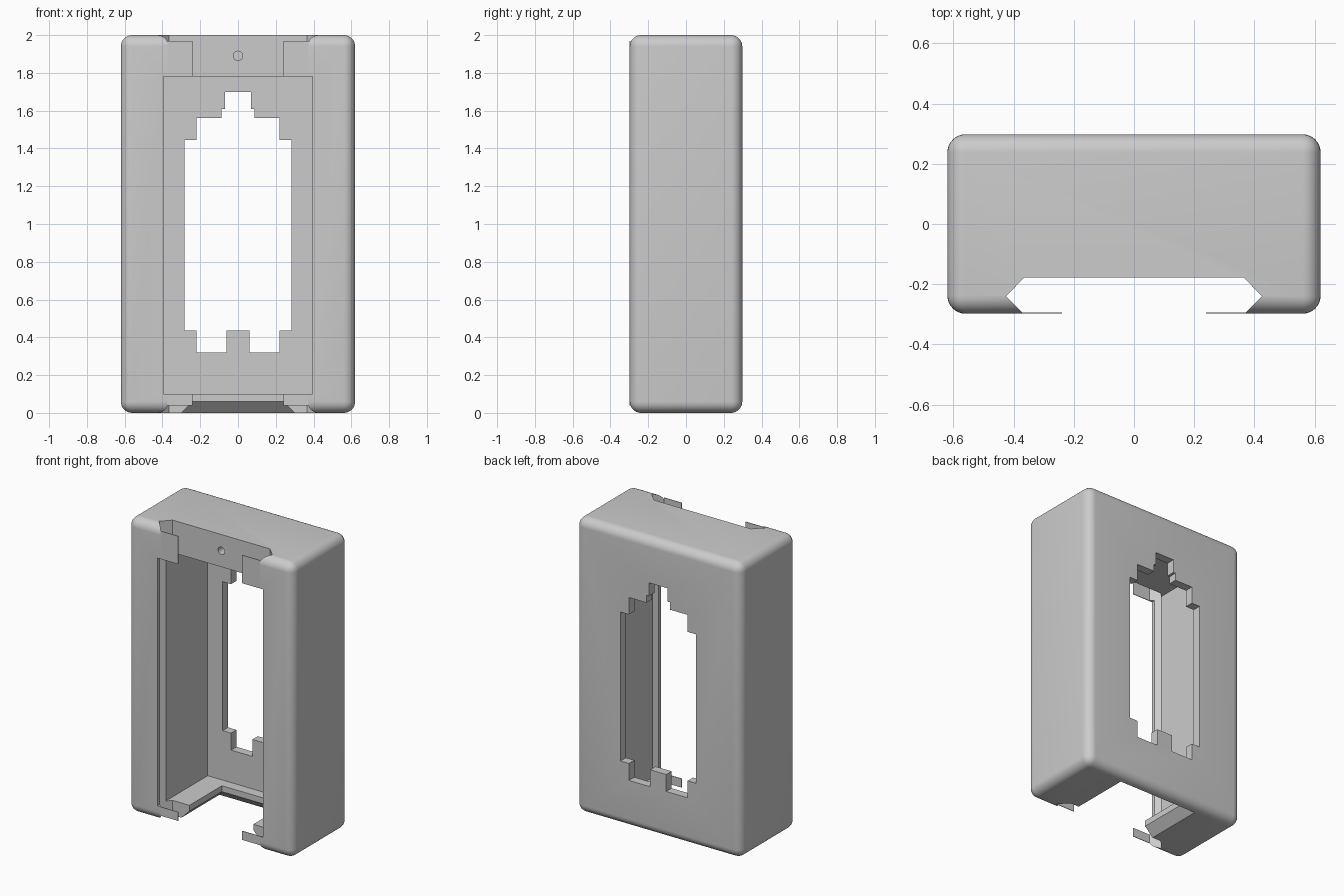
import bpy, bmesh, math
from mathutils import Vector

if "Cube" in bpy.data.objects:
    bpy.data.objects.remove(bpy.data.objects["Cube"], do_unlink=True)

W, D, H = 0.62, 0.298, 2.0      # half width, half depth, height
WALL_Y = 0.24                   # inner face of the back wall

grey = bpy.data.materials.new("plain grey")
grey.use_nodes = True
grey.diffuse_color = (0.6, 0.6, 0.6, 1)
grey.node_tree.nodes["Principled BSDF"].inputs["Base Color"].default_value = (0.6, 0.6, 0.6, 1)


def prism(name, points, direction):
    """Extrude a planar outline along a direction."""
    bm = bmesh.new()
    face = bm.faces.new([bm.verts.new(p) for p in points])
    new = bmesh.ops.extrude_face_region(bm, geom=[face])["geom"]
    bmesh.ops.translate(bm, vec=Vector(direction),
                        verts=[v for v in new if isinstance(v, bmesh.types.BMVert)])
    bmesh.ops.recalc_face_normals(bm, faces=bm.faces)
    mesh = bpy.data.meshes.new(name)
    bm.to_mesh(mesh)
    bm.free()
    mesh.materials.append(grey)
    obj = bpy.data.objects.new(name, mesh)
    bpy.context.collection.objects.link(obj)
    return obj


def box(name, x0, x1, y0, y1, z0, z1):
    return prism(name, [(x0, y0, z0), (x1, y0, z0), (x1, y1, z0), (x0, y1, z0)],
                 (0, 0, z1 - z0))


def mirrored(half):
    """Complete a right-hand outline with its mirror image."""
    return half + [(-a, b) for a, b in reversed(half)]


# Rounded outer body
body = box("housing", -W, W, -D, D, 0, H)
bevel = body.modifiers.new("rounded edges", "BEVEL")
bevel.width = 0.06
bevel.segments = 8

# Dovetail slide groove running the full height of the front
groove = mirrored([(0.37, -0.4), (0.37, -0.296), (0.425, -0.24), (0.365, -0.178)])
cutters = [prism("groove_cutter", [(x, y, -0.1) for x, y in groove], (0, 0, H + 0.2))]

# Main cavity, open at the front
cutters.append(box("cavity_cutter", -0.395, 0.395, -0.4, WALL_Y, 0.1, 1.78))

# Stepped window through the back wall, with a tab at its lower edge
window = mirrored([(0.06, 0.435), (0.06, 0.32), (0.22, 0.32), (0.22, 0.435),
                   (0.283, 0.435), (0.283, 1.445), (0.22, 1.445), (0.22, 1.56),
                   (0.087, 1.56), (0.087, 1.61), (0.07, 1.61), (0.07, 1.70)])
cutters.append(prism("window_cutter", [(x, 0.1, z) for x, z in window], (0, 0.4, 0)))

# Slot in the floor, and its flared lower rim
cutters.append(box("floor_slot_cutter", -0.24, 0.24, -0.4, 0.17, -0.05, 0.15))
flare = box("floor_flare_cutter", -0.24, 0.24, -0.4, 0.17, -0.02, 0.06)
for v in flare.data.vertices:
    if v.co.z < 0:
        v.co.x *= 0.32 / 0.24
        if v.co.y > 0:
            v.co.y += 0.08
cutters.append(flare)

# Blind screw hole above the cavity
ring = [2 * math.pi * i / 24 for i in range(24)]
cutters.append(prism("screw_hole_cutter",
                     [(0.025 * math.cos(a), -0.25, 1.89 + 0.025 * math.sin(a)) for a in ring],
                     (0, 0.2, 0)))

for cutter in cutters:
    cutter.hide_render = True
    mod = body.modifiers.new(cutter.name, "BOOLEAN")
    mod.operation = "DIFFERENCE"
    mod.solver = "EXACT"
    mod.object = cutter

# Bake the cuts and drop the cutters
bpy.context.view_layer.update()
graph = bpy.context.evaluated_depsgraph_get()
baked = bpy.data.meshes.new_from_object(body.evaluated_get(graph))
body.modifiers.clear()
body.data = baked
for cutter in cutters:
    bpy.data.objects.remove(cutter, do_unlink=True)

# Thin retaining tabs across the groove mouth
for side, s in (("left", 1), ("right", -1)):
    for level, z0, z1 in (("upper", 1.78, 1.97), ("lower", 0.04, 0.10)):
        x0, x1 = sorted((s * 0.24, s * 0.372))
        box(f"{level}_{side}_tab", x0, x1, -D, -D + 0.004, z0, z1)

# Smooth rounded edges, crisp cuts
bpy.ops.object.select_all(action="DESELECT")
body.select_set(True)
bpy.context.view_layer.objects.active = body
bpy.ops.object.shade_smooth_by_angle(angle=math.radians(30))
